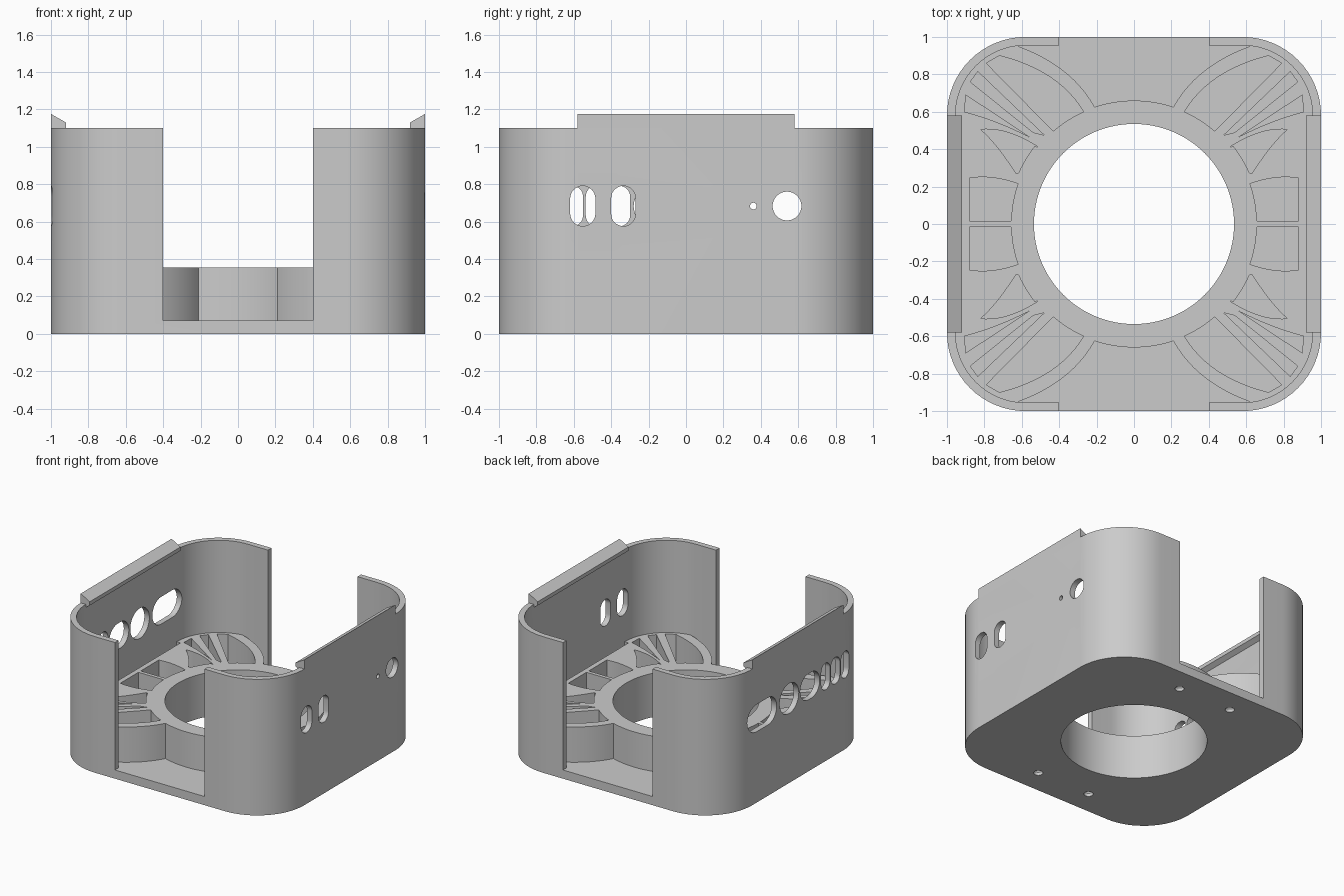
import bpy, bmesh
from math import sin, cos, pi, radians
from mathutils import Matrix, Vector

if "Cube" in bpy.data.objects:
    bpy.data.objects.remove(bpy.data.objects["Cube"], do_unlink=True)

WALL, FLOOR, TOP, FAN_TOP = 0.045, 0.07, 1.10, 0.355
BORE, RING = 0.535, 0.658

grey = bpy.data.materials.new("plain_grey")
grey.use_nodes = True
grey.diffuse_color = (0.6, 0.6, 0.6, 1)
grey.node_tree.nodes["Principled BSDF"].inputs["Base Color"].default_value = (0.6, 0.6, 0.6, 1)


# ---- 2D outlines
def arc(cx, cy, r, a0, a1, n=16):
    return [(cx + r * cos(radians(a0 + (a1 - a0) * i / n)),
             cy + r * sin(radians(a0 + (a1 - a0) * i / n))) for i in range(n + 1)]


def circle(cx, cy, r, n=48):
    return arc(cx, cy, r, 0, 360, n)[:-1]


def rounded_square(half, r):
    c = half - r
    pts = []
    for k, (sx, sy) in enumerate([(1, 1), (-1, 1), (-1, -1), (1, -1)]):
        pts += arc(sx * c, sy * c, r, 90 * k, 90 * k + 90)
    return pts


def slot(cx, cy, w, h):
    r = min(w, h) / 2
    dx, dy = w / 2 - r, h / 2 - r
    if dx > dy:
        return arc(cx + dx, cy, r, -90, 90) + arc(cx - dx, cy, r, 90, 270)
    return arc(cx, cy + dy, r, 0, 180) + arc(cx, cy - dy, r, 180, 360)


def rect(x0, x1, y0, y1):
    return [(x0, y0), (x1, y0), (x1, y1), (x0, y1)]


def bend(a, c, b, n=12):
    a, c, b = Vector(a), Vector(c), Vector(b)
    return [tuple(a.lerp(c, i / n).lerp(c.lerp(b, i / n), i / n)) for i in range(n + 1)]


def flip(pts, sx, sy):
    return [(x * sx, y * sy) for x, y in pts]


# ---- solids
def prism(pts, lo, hi, axis="z"):
    place = {"z": lambda u, v, w: (u, v, w), "x": lambda u, v, w: (w, u, v),
             "y": lambda u, v, w: (u, w, v)}[axis]
    bm = bmesh.new()
    low = [bm.verts.new(place(u, v, lo)) for u, v in pts]
    high = [bm.verts.new(place(u, v, hi)) for u, v in pts]
    bm.faces.new(low)
    bm.faces.new(high)
    for i in range(len(pts)):
        j = (i + 1) % len(pts)
        bm.faces.new((low[i], low[j], high[j], high[i]))
    return bm


def cone(x, y, z0, z1, r0, r1):
    bm = bmesh.new()
    bmesh.ops.create_cone(bm, cap_ends=True, segments=32, radius1=r0, radius2=r1, depth=z1 - z0,
                          matrix=Matrix.Translation((x, y, (z0 + z1) / 2)))
    return bm


def add(name, bm):
    bmesh.ops.recalc_face_normals(bm, faces=bm.faces)
    mesh = bpy.data.meshes.new(name)
    bm.to_mesh(mesh)
    bm.free()
    ob = bpy.data.objects.new(name, mesh)
    bpy.context.collection.objects.link(ob)
    mesh.materials.append(grey)
    return ob


def carve(ob, solids):
    for bm in solids:
        cutter = add("cutter", bm)
        cutter.hide_render = True
        mod = ob.modifiers.new("cut", "BOOLEAN")
        mod.operation, mod.solver, mod.object = "DIFFERENCE", "EXACT", cutter
        bpy.context.view_layer.update()
        mesh = bpy.data.meshes.new_from_object(ob.evaluated_get(bpy.context.evaluated_depsgraph_get()))
        ob.modifiers.clear()
        ob.data = mesh
        bpy.data.objects.remove(cutter, do_unlink=True)


def finish(ob):
    bpy.ops.object.select_all(action="DESELECT")
    ob.select_set(True)
    bpy.context.view_layer.objects.active = ob
    bpy.ops.object.shade_smooth_by_angle(angle=radians(25))


# ---- outer case: floor, walls, open front and back
case = add("case", prism(rounded_square(1, 0.42), 0, TOP))
cuts = [prism(rounded_square(1 - WALL, 0.42 - WALL), FLOOR, 2),
        prism(rect(-0.4, 0.4, -1.2, 1.2), FLOOR, 2),
        prism(circle(0, 0, BORE, 96), -0.1, 0.2)]

# countersunk screw holes
for sx in (-1, 1):
    for sy in (-1, 1):
        cuts.append(prism(circle(sx * 0.24, sy * 0.805, 0.034, 32), -0.1, 0.2))
        cuts.append(cone(sx * 0.24, sy * 0.805, 0.025, FLOOR + 0.001, 0.034, 0.068))

# port openings in the +x wall, then in the -x wall
MID = 0.683
for shape in (slot(-0.552, MID, 0.135, 0.215), slot(-0.335, MID, 0.13, 0.215),
              circle(0.36, MID, 0.018, 24), circle(0.54, MID, 0.077)):
    cuts.append(prism(shape, 0.9, 1.1, "x"))
for shape in [slot(y, MID, 0.112, 0.215) for y in (-0.607, -0.480, -0.355)] + [
        slot(-0.155, MID, 0.25, 0.21), circle(0.11, MID, 0.122), slot(0.455, MID, 0.37, 0.22)]:
    cuts.append(prism(shape, -1.1, -0.9, "x"))
carve(case, cuts)
finish(case)

# ---- ribbed fan block around the bore
block = add("ribbed_block", prism(rounded_square(0.96, 0.38), FLOOR - 0.01, FAN_TOP))
cuts = [prism(circle(0, 0, BORE, 96), 0, 1)]

# bays that leave the floor free at the front and back
side = bend((0.21, 0.625), (0.34, 0.86), (0.66, 0.965))
bay = arc(0, 0, 0.66, 108.6, 71.4) + side[1:] + [(0.66, 1.1), (-0.66, 1.1)] + flip(side[:0:-1], -1, 1)
cuts += [prism(flip(bay, 1, s), FLOOR, 1) for s in (-1, 1)]

# pockets between the ribs, repeated in each quarter
pockets = [
    bend((0.27, 0.6), (0.40, 0.82), (0.72, 0.90)) + [(0.79, 0.86)] + arc(0, 0, RING, 49, 65, 6),
    [(0.48, 0.475), (0.835, 0.815), (0.875, 0.76), (0.54, 0.49)],
    [(0.9, 0.69)] + bend((0.905, 0.6), (0.72, 0.55), (0.56, 0.465)),
    bend((0.51, 0.41), (0.68, 0.52), (0.82, 0.505)) + bend((0.82, 0.505), (0.74, 0.44), (0.63, 0.27))[1:]
    + arc(0, 0, 0.675, 24, 38, 6),
    bend((0.62, 0.215), (0.76, 0.265), (0.88, 0.245)) + [(0.88, 0.015)] + arc(0, 0, 0.657, 1.3, 18, 6),
]
for sx in (-1, 1):
    for sy in (-1, 1):
        cuts += [prism(flip(p, sx, sy), FLOOR, 1) for p in pockets]
    # groove along the wall that holds an upright board
    cuts.append(prism(flip(rect(0.92, 0.99, -0.58, 0.58), sx, 1), 0.2, 1))
carve(block, cuts)
finish(block)

# ---- clip rails along the tops of both side walls
rail = [(1, 1.09), (1, 1.175), (0.92, 1.13), (0.92, 1.10), (0.958, 1.075)]
for sx, name in ((1, "left_clip_rail"), (-1, "right_clip_rail")):
    add(name, prism(flip(rail, sx, 1), -0.58, 0.58, "y"))
